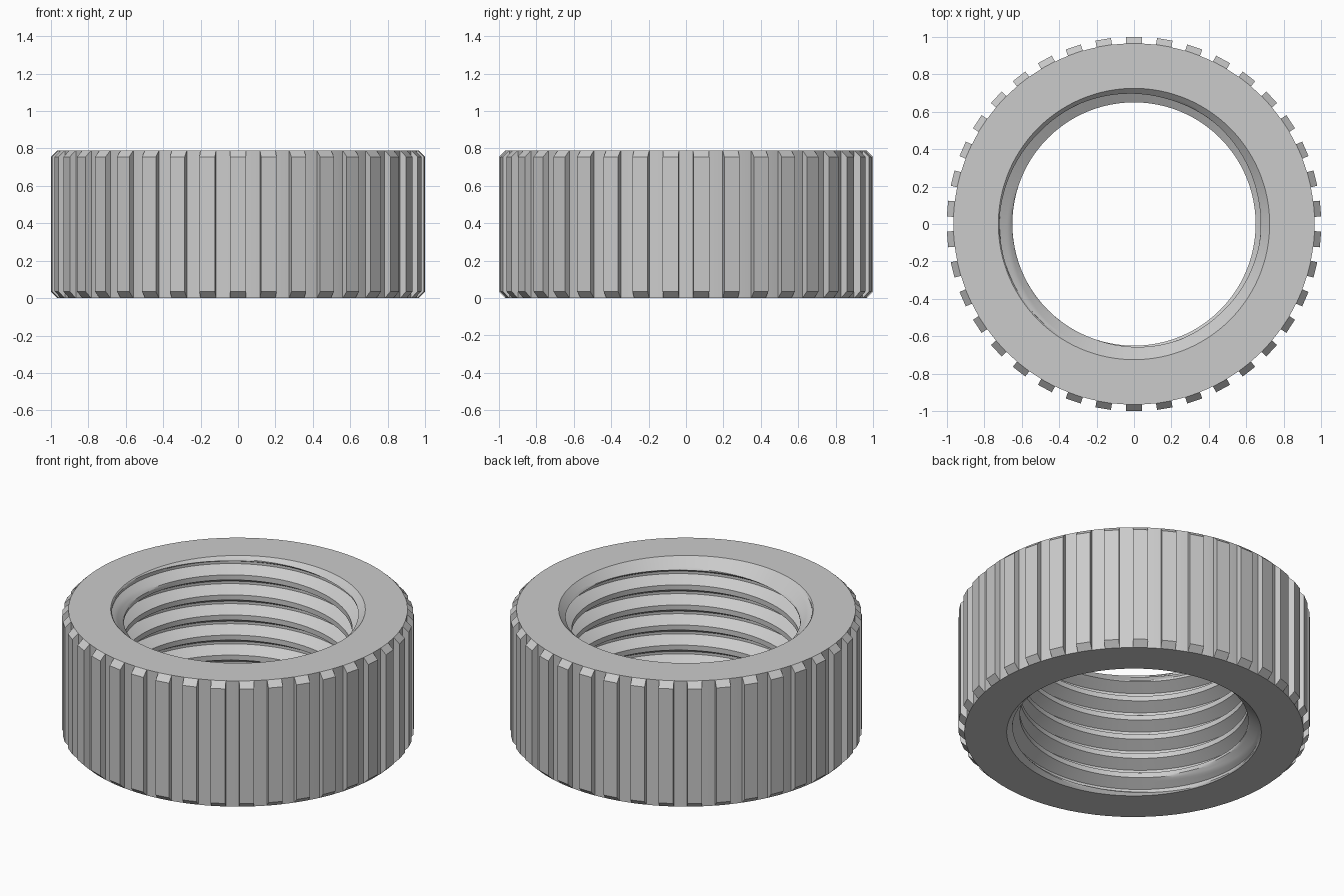
import bpy
import bmesh
from math import pi, sin, cos, tau, radians
from mathutils import Matrix

cube = bpy.data.objects.get("Cube")
if cube:
    bpy.data.objects.remove(cube, do_unlink=True)

HEIGHT = 0.79
BODY_R = 0.965
RIM_R = 0.725            # mouth of the hole
MINOR_R, MAJOR_R = 0.65, 0.718
PITCH = 0.126
CREST_START = 0.643      # crest height at angle zero
RIBS = 38
COLUMNS = RIBS * 4
STEPS = 16               # rows per thread turn

metal = bpy.data.materials.new("grey metal")
metal.use_nodes = True
GREY = (0.6, 0.6, 0.6, 1)
metal.diffuse_color = GREY
metal.node_tree.nodes["Principled BSDF"].inputs["Base Color"].default_value = GREY


def finish(bm, name):
    bmesh.ops.recalc_face_normals(bm, faces=bm.faces[:])
    mesh = bpy.data.meshes.new(name)
    bm.to_mesh(mesh)
    bm.free()
    mesh.materials.append(metal)
    obj = bpy.data.objects.new(name, mesh)
    bpy.context.collection.objects.link(obj)
    return obj


def thread_radius(step):
    """Flat crest, sloped flank, flat root, repeated each turn."""
    u = abs((step / STEPS + 0.5) % 1 - 0.5)
    t = min(max((u - 0.125) / 0.3125, 0), 1)
    return MINOR_R + (MAJOR_R - MINOR_R) * t


def column_profile(angle):
    """Closed cross-section: threaded bore with countersinks, then outer wall."""
    points = []
    for step in range(-8 * STEPS, 4 * STEPS):
        z = CREST_START + PITCH * (angle / tau + step / STEPS)
        z = min(max(z, 0), HEIGHT)
        countersink = RIM_R - min(z, HEIGHT - z)
        points.append((max(thread_radius(step), countersink), z))
    return points + [(BODY_R, HEIGHT), (BODY_R, 0)]


# Threaded ring body
bm = bmesh.new()
columns = []
for c in range(COLUMNS + 1):
    a = tau * c / COLUMNS
    columns.append([bm.verts.new((r * cos(a), r * sin(a), z))
                    for r, z in column_profile(a)])
for left, right in zip(columns, columns[1:]):
    for i in range(len(left)):
        j = (i + 1) % len(left)
        bm.faces.new((left[i], right[i], right[j], left[j]))
bmesh.ops.remove_doubles(bm, verts=bm.verts[:], dist=0.00002)
ring = finish(bm, "threaded_ring")
bpy.context.view_layer.objects.active = ring
ring.select_set(True)
bpy.ops.object.shade_smooth_by_angle(angle=radians(25))

# Grip ribs with chamfered ends
bm = bmesh.new()
CHAMFER, HALF = 0.035, 0.042
section = [(0.95, 0), (BODY_R, 0), (1, CHAMFER),
           (1, HEIGHT - CHAMFER), (BODY_R, HEIGHT), (0.95, HEIGHT)]
for n in range(RIBS):
    turn = Matrix.Rotation(pi / 2 + tau * n / RIBS, 4, "Z")
    sides = []
    for y in (-HALF, HALF):
        sides.append([bm.verts.new(turn @ Matrix.Translation((r, y, z)).translation)
                      for r, z in section])
        bm.faces.new(sides[-1])
    for i in range(len(section)):
        j = (i + 1) % len(section)
        bm.faces.new((sides[0][i], sides[0][j], sides[1][j], sides[1][i]))
finish(bm, "grip_ribs")
